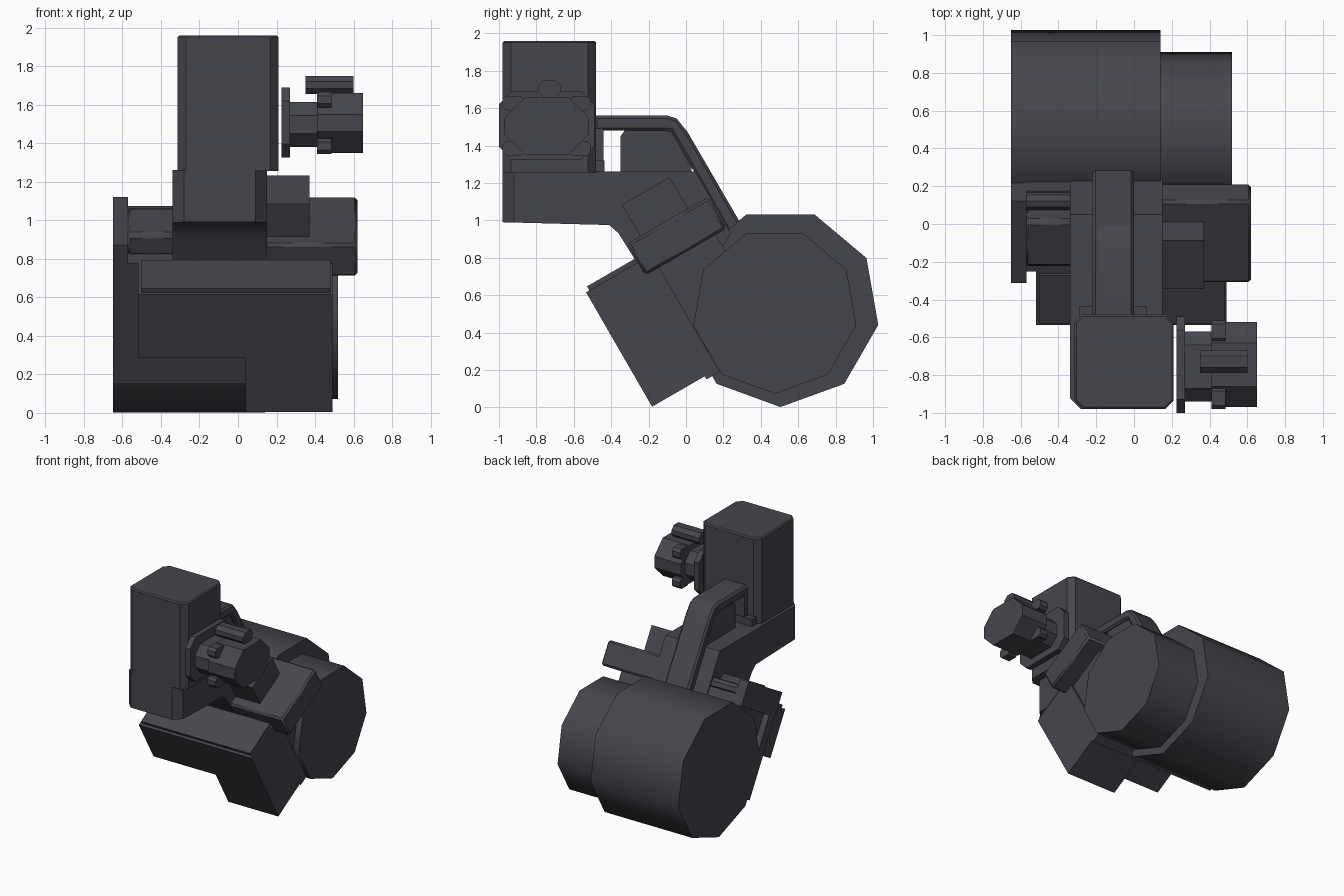
import bpy, bmesh, math

if "Cube" in bpy.data.objects:
    bpy.data.objects.remove(bpy.data.objects["Cube"])

mat = bpy.data.materials.new("charcoal")
mat.diffuse_color = (0.06, 0.06, 0.074, 1)
mat.use_nodes = True
mat.node_tree.nodes["Principled BSDF"].inputs["Base Color"].default_value = mat.diffuse_color
C, S = math.cos(math.radians(30)), 0.5


def tilt(a, b):
    """Lower body frame, turned 30 degrees about x: (a, b) -> (y, z)."""
    return (C * a - S * b, S * a + C * b)


def prism(name, pts, lo, hi, axis='x', bevel=0, pick=None):
    """Extrude a profile: (y, z) points along x, or (x, y) points along z."""
    bm = bmesh.new()
    put = (lambda p, h: (h, *p)) if axis == 'x' else (lambda p, h: (*p, h))
    low = [bm.verts.new(put(p, lo)) for p in pts]
    top = [bm.verts.new(put(p, hi)) for p in pts]
    n = len(pts)
    bm.faces.new(low)
    bm.faces.new(top)
    for i in range(n):
        j = (i + 1) % n
        bm.faces.new((low[i], low[j], top[j], top[i]))
    bmesh.ops.recalc_face_normals(bm, faces=bm.faces[:])
    if bevel:
        edges = [e for e in bm.edges if pick is None or pick(e)]
        bmesh.ops.bevel(bm, geom=edges, offset=bevel, segments=1,
                        affect='EDGES', profile=0.5)
    me = bpy.data.meshes.new(name)
    bm.to_mesh(me)
    bm.free()
    me.materials.append(mat)
    ob = bpy.data.objects.new(name, me)
    bpy.context.collection.objects.link(ob)
    bpy.ops.object.select_all(action='DESELECT')
    ob.select_set(True)
    bpy.context.view_layer.objects.active = ob
    bpy.ops.object.shade_smooth_by_angle(angle=math.radians(44))
    return ob


def rect(u0, u1, v0, v1, c=0):
    """Rectangle outline, with cut corners when c > 0."""
    if not c:
        return [(u0, v0), (u1, v0), (u1, v1), (u0, v1)]
    return [(u0 + c, v0), (u1 - c, v0), (u1, v0 + c), (u1, v1 - c),
            (u1 - c, v1), (u0 + c, v1), (u0, v1 - c), (u0, v0 + c)]


def tilted(name, x0, x1, a0, a1, b0, b1, bevel=0):
    return prism(name, [tilt(*p) for p in rect(a0, a1, b0, b1)], x0, x1, bevel=bevel)


def nonagon(cy, cz, r):
    return [(cy + r * math.cos(math.radians(70 + 40 * i)),
             cz + r * math.sin(math.radians(70 + 40 * i))) for i in range(9)]


# two nine-sided drums at the rear
prism("large_drum", nonagon(0.505, 0.533, 0.531), -0.65, 0.14)
prism("small_drum", nonagon(0.475, 0.515, 0.442), 0.1, 0.52)

# L-shaped front case, its lid and the plate behind it
ell = [(-0.52, 0.42), (0.04, 0.42), (0.04, 0.094), (0.49, 0.094), (0.49, 0.80), (-0.52, 0.80)]
case = prism("front_case", ell, -0.18, 0.16, 'z')
for v in case.data.vertices:
    x, b, h = v.co
    v.co = (x, *tilt(-0.155 if h > 0 else 0.18, b))
case.data.flip_normals()
bm = bmesh.new()
bm.from_mesh(case.data)
bmesh.ops.recalc_face_normals(bm, faces=bm.faces[:])
bm.to_mesh(case.data)
bm.free()
tilted("case_lid", -0.50, 0.48, -0.135, 0.16, 0.79, 0.825)
tilted("back_plate", -0.65, 0.49, 0.17, 0.25, 0.075, 0.74)
tilted("core_block", -0.60, 0.47, 0.22, 0.6, 0.2, 0.74)

# shoulder blocks on both sides
tilted("right_shoulder", 0.10, 0.62, 0.165, 0.665, 0.72, 0.915, 0.015)
tilted("right_knob", 0.10, 0.37, 0.245, 0.54, 0.88, 1.11)
tilted("left_end_plate", -0.65, -0.57, 0.165, 0.665, 0.72, 0.91)
tilted("left_base", -0.58, -0.30, 0.17, 0.665, 0.70, 0.80)
tilted("left_block", -0.585, -0.30, 0.26, 0.55, 0.78, 0.92, 0.025)
rod = tilt(0.62, 0.83)
prism("left_rod", [(rod[0] + 0.045 * math.cos(k * math.pi / 4),
                    rod[1] + 0.045 * math.sin(k * math.pi / 4)) for k in range(8)], -0.58, -0.30)

# central arm with cut front corners
arm = [(-0.98, 1.26), (-0.98, 0.99), (-0.41, 0.975), (-0.36, 0.93), (-0.26, 0.77),
       (0.15, 0.78), (0.24, 0.93), (0.05, 1.26)]
prism("arm", arm, -0.34, 0.15, bevel=0.06,
      pick=lambda e: all(v.co.y < -0.97 for v in e.verts)
      and abs(e.verts[0].co.x - e.verts[1].co.x) < 0.01)

# carrying handle, web beneath it and foot behind the tall box
handle = [(-0.49, 1.56), (-0.10, 1.56), (-0.05, 1.545), (0.01, 1.47), (0.30, 0.97),
          (0.23, 0.93), (-0.03, 1.39), (-0.08, 1.475), (-0.12, 1.48), (-0.49, 1.48)]
prism("handle", handle, -0.22, 0.0, bevel=0.015,
      pick=lambda e: abs(e.verts[0].co.x - e.verts[1].co.x) < 0.01)
prism("handle_web", [(-0.35, 1.25), (-0.35, 1.45), (-0.32, 1.49), (-0.08, 1.49),
                     (0.03, 1.29), (0.03, 1.25)], -0.20, -0.02)
prism("handle_foot", rect(-0.49, -0.44, 1.25, 1.49), -0.22, 0.0)
prism("handle_flange", rect(-0.49, -0.435, 1.25, 1.32), -0.29, 0.07)

# tall upright box
prism("tall_box", rect(-0.315, 0.21, -0.98, -0.48, 0.045), 1.255, 1.96, 'z', 0.01,
      lambda e: all(v.co.z > 1.9 for v in e.verts))

# side-mounted eyepiece
cy, cz = -0.745, 1.505
prism("eyepiece_flange", rect(-1.0, -0.49, 1.325, 1.69, 0.07), 0.225, 0.27)
prism("eyepiece_neck", rect(-0.94, -0.57, 1.38, 1.615, 0.07), 0.26, 0.42)
prism("eyepiece_body", rect(-0.97, -0.52, 1.35, 1.66, 0.11), 0.41, 0.65)
for sy in (-1, 1):
    for sz in (-1, 1):
        ys = sorted((cy + sy * 0.12, cy + sy * 0.235))
        zs = sorted((cz + sz * 0.08, cz + sz * 0.16))
        prism("eyepiece_clip", rect(*ys, *zs, 0.02), 0.41, 0.485)
prism("eyepiece_roller", rect(-0.79, -0.67, 1.655, 1.75, 0.03), 0.35, 0.60)
